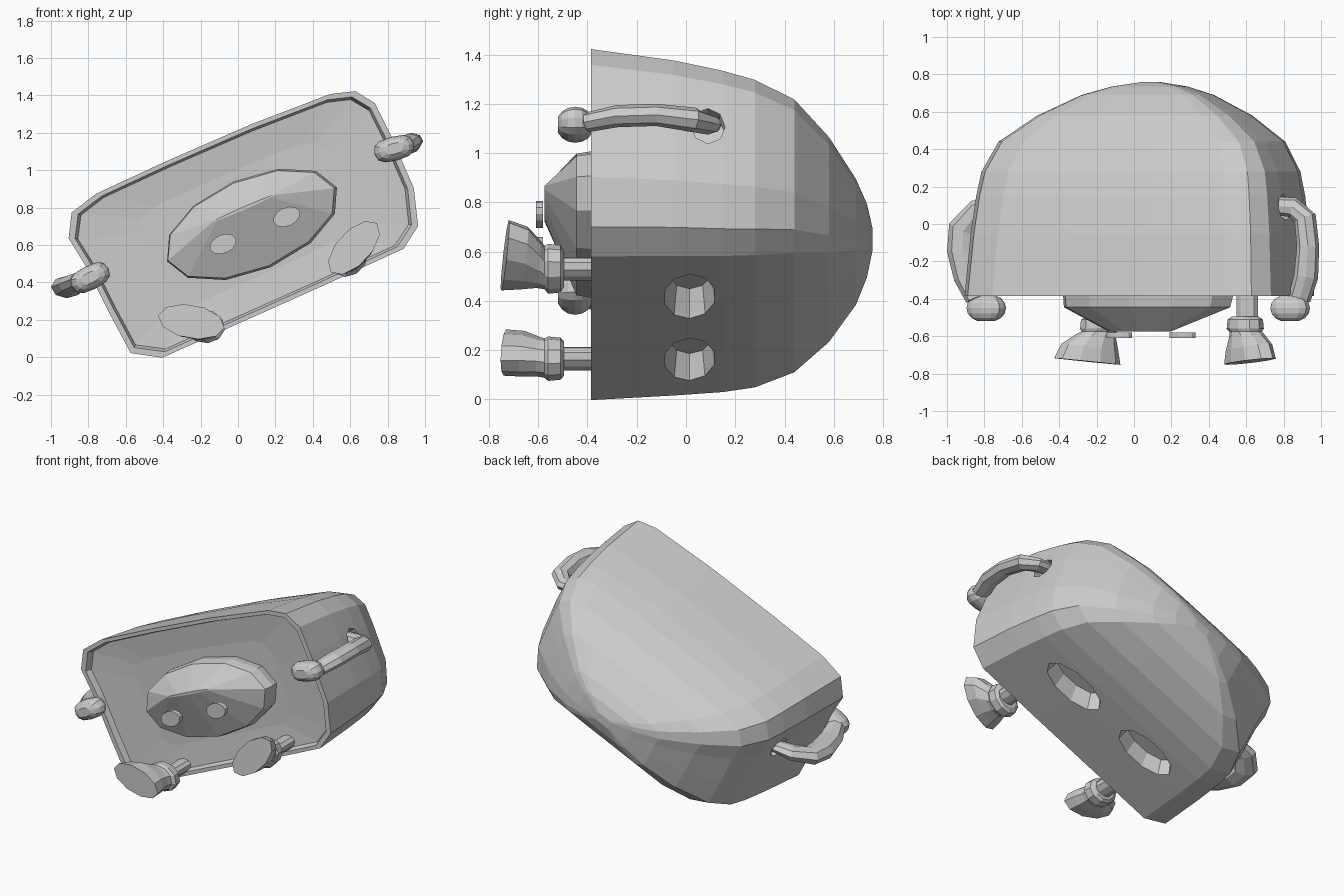
import bpy, bmesh, math
from mathutils import Vector

old = bpy.data.objects.get("Cube")
if old:
    bpy.data.objects.remove(old, do_unlink=True)

grey = bpy.data.materials.new("plain grey")
grey.use_nodes = True
grey.diffuse_color = (0.6, 0.6, 0.6, 1)
grey.node_tree.nodes["Principled BSDF"].inputs["Base Color"].default_value = (0.6, 0.6, 0.6, 1)

TILT = math.radians(23.5)


def turn(u, v, angle):
    """Rotate a point of the front plane."""
    c, s = math.cos(angle), math.sin(angle)
    return u * c - v * s, u * s + v * c


def ring(outline, y, cx, cz, su=1, sv=1, angle=TILT, slant=0):
    """Scaled outline placed in the plane at depth y; slant tips it along its length."""
    pts = []
    for u, v in outline:
        x, z = turn(u * su, v * sv, angle)
        pts.append(Vector((cx + x, y + slant * u, cz + z)))
    return pts


def circle(n, power=1):
    """Unit circle; a power below one squares it off."""
    pts = []
    for i in range(n):
        c, s = math.cos(2 * math.pi * i / n), math.sin(2 * math.pi * i / n)
        pts.append((math.copysign(abs(c) ** power, c), math.copysign(abs(s) ** power, s)))
    return pts


def loft(name, rings):
    """Skin a list of rings and cap both ends."""
    bm = bmesh.new()
    loops = [[bm.verts.new(p) for p in r] for r in rings]
    n = len(loops[0])
    for a, b in zip(loops, loops[1:]):
        for i in range(n):
            bm.faces.new((a[i], a[(i + 1) % n], b[(i + 1) % n], b[i]))
    bm.faces.new(loops[0])
    bm.faces.new(loops[-1])
    bmesh.ops.recalc_face_normals(bm, faces=bm.faces)
    mesh = bpy.data.meshes.new(name)
    bm.to_mesh(mesh)
    bm.free()
    mesh.materials.append(grey)
    ob = bpy.data.objects.new(name, mesh)
    bpy.context.collection.objects.link(ob)
    return ob


def tube(name, path, n=8):
    """Oval limb through (x, y, z, half width, half height) stations."""
    pts = [Vector(p[:3]) for p in path]
    rings = []
    for i, p in enumerate(pts):
        d = pts[min(i + 1, len(pts) - 1)] - pts[max(i - 1, 0)]
        side = d.cross(Vector((0, 0, 1))).normalized()
        up = side.cross(d).normalized()
        rings.append([p + side * a * path[i][3] + up * b * path[i][4] for a, b in circle(n)])
    return loft(name, rings)


# Body: rounded, tilted block domed at the back, with a shallow dished front
outline = [(.91, .13), (.90, .31), (.83, .41), (.70, .45), (.25, .47), (-.25, .47),
           (-.66, .46), (-.82, .42), (-.89, .30), (-.865, .13), (-.85, -.15), (-.83, -.395),
           (-.685, -.485), (-.25, -.48), (.25, -.475), (.73, -.465), (.85, -.385), (.91, -.19)]
stations = [(-.385, .03, .715, 1, 1), (-.05, .035, .70, .975, .94), (.15, .038, .685, .95, .89),
            (.28, .04, .675, .925, .84), (.44, .045, .665, .835, .735), (.58, .06, .65, .625, .555),
            (.69, .075, .64, .385, .34), (.735, .085, .645, .22, .2), (.758, .09, .65, .06, .06)]
dish = [(-.385, .03, .715, .965, .95), (-.345, .03, .715, .95, .925), (-.33, .04, .715, .62, .6)]
body = loft("body", [ring(outline, *s) for s in stations[::-1] + dish])

# Limb sockets sunk into the body
cutters = []
for x, z, length in ((.49, .43, .215), (-.075, .165, .21)):
    ax, az = turn(1, 0, TILT)
    rings = []
    for depth, grow in ((-.12, 1.1), (0, 1), (.1, .85)):
        dx, dz = turn(0, depth, TILT)
        rings.append([Vector((x + dx + ax * a * length * grow, .015 + b * .105 * grow,
                              z + dz + az * a * length * grow)) for a, b in circle(10)])
    cutters.append(loft("leg_socket_cutter", rings))
for x, z, sign in ((.85, 1.13, 1), (-.82, .41, -1)):
    ux, uz = turn(0, 1, TILT)
    rings = []
    for depth, grow in ((-.1, .8), (.15, 1.15)):
        dx, dz = turn(depth * sign, 0, TILT)
        rings.append([Vector((x + dx + ux * a * .09 * grow, .09 + b * .08 * grow,
                              z + dz + uz * a * .09 * grow)) for a, b in circle(8)])
    cutters.append(loft("arm_socket_cutter", rings))
for cutter in cutters:
    mod = body.modifiers.new("socket", 'BOOLEAN')
    mod.operation, mod.solver, mod.object = 'DIFFERENCE', 'EXACT', cutter
bpy.context.view_layer.objects.active = body
for mod in list(body.modifiers):
    bpy.ops.object.modifier_apply(modifier=mod.name)
for cutter in cutters:
    bpy.data.objects.remove(cutter, do_unlink=True)

# Head: faceted oval narrowing to a front ridge
oval = circle(12)
loft("head", [ring(oval, -.575, .03, .795, .18, .008), ring(oval, -.445, .07, .71, .485, .24),
              ring(oval, -.385, .075, .71, .495, .25), ring(oval, -.3, .075, .71, .48, .24)])

# Eyes: thin discs just in front of the head
for name, x, z in (("right_eye", -.08, .605), ("left_eye", .26, .75)):
    loft(name, [ring(oval, y, x, z, .075, .05) for y in (-.61, -.58)])

# Feet: boots with soles facing forward, ankle cuffs and short legs
boot = circle(10)
for side, x, z, angle, tx, tz in (("left", .595, .53, math.radians(47), .025, .055),
                                  ("right", -.18, .165, math.radians(170), -.07, .025)):
    profile = [(-.735, 1, .18, .09, .018), (-.66, .8, .155, .09, .02), (-.60, .35, .11, .08, .01),
               (-.575, .1, .095, .08, 0), (-.56, 0, .11, .09, 0), (-.51, 0, .105, .085, 0),
               (-.495, 0, .075, .07, 0)]
    loft(side + "_boot", [ring(boot, y, x + tx * k, z + tz * k, a, b, angle, t)
                          for y, k, a, b, t in profile])
    loft(side + "_leg", [ring(boot, y, x + .01, z, .062, .045) for y in (-.5, -.3)])

# Arms: leave the sockets, bend outwards and reach forward
tube("left_arm", [(.70, .1, 1.11, .045, .03), (.85, .09, 1.115, .055, .04),
                  (.915, .03, 1.135, .06, .05), (.93, -.12, 1.155, .06, .045),
                  (.92, -.28, 1.15, .065, .045), (.885, -.4, 1.125, .06, .04)])
tube("right_arm", [(-.70, .1, .45, .05, .03), (-.83, .06, .415, .075, .045),
                   (-.91, -.03, .38, .085, .055), (-.915, -.14, .375, .085, .06),
                   (-.885, -.28, .39, .08, .05), (-.84, -.4, .415, .06, .045)])

# Hands: blunt rounded mitts
mitt = circle(12, .75)
for name, x, z, angle in (("left_hand", .835, 1.115, 15), ("right_hand", -.79, .425, 27)):
    rings = []
    for i in range(1, 8):
        t = math.pi * i / 8
        r = math.sin(t) ** .85
        rings.append(ring(mitt, -.45 - .075 * math.cos(t), x, z, .11 * r, .065 * r,
                          math.radians(angle)))
    loft(name, rings)
